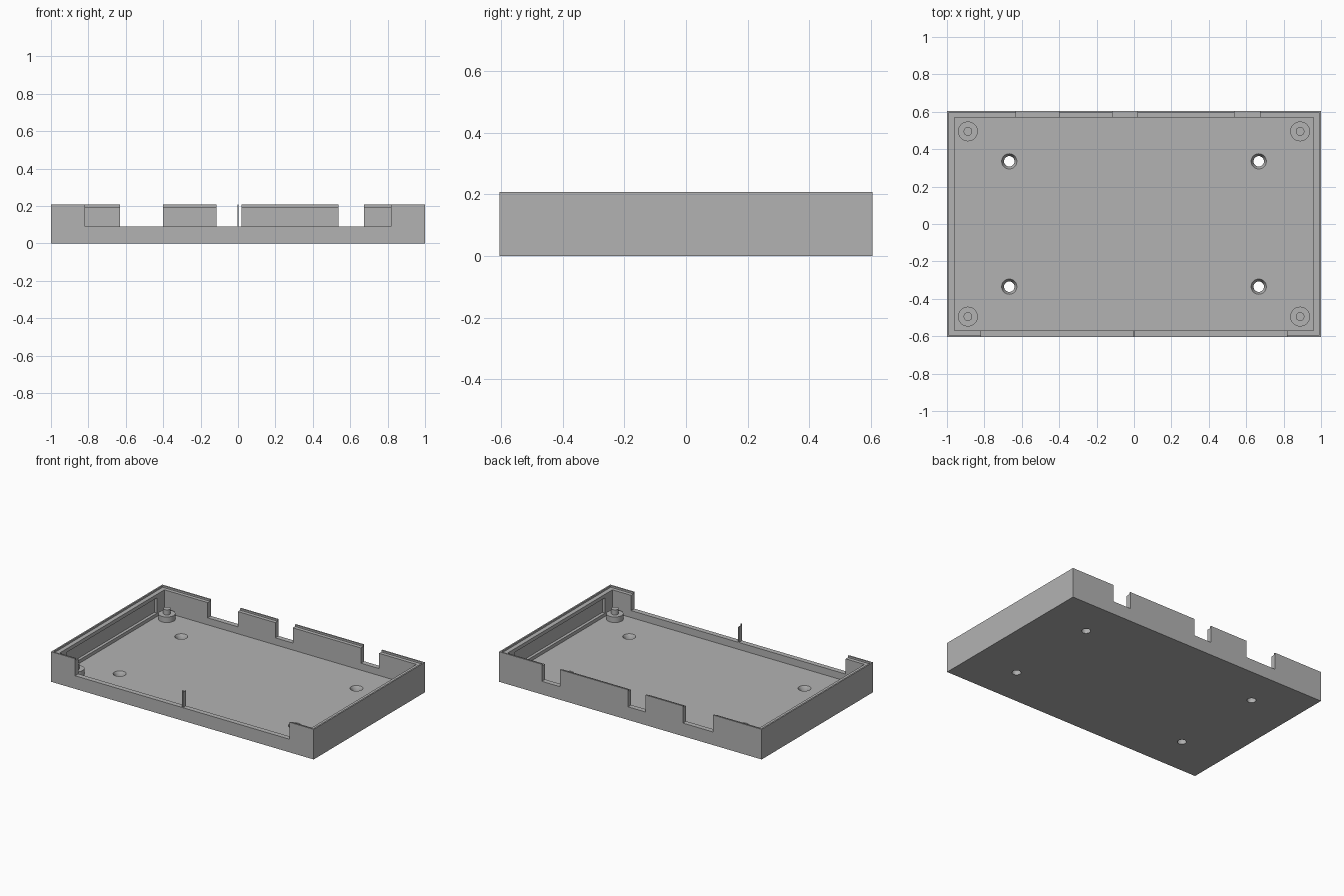
import bpy
import math

old = bpy.data.objects.get("Cube")
if old:
    bpy.data.objects.remove(old, do_unlink=True)

# Main dimensions
HX, HY, TOP = 1.0, 0.605, 0.207
WALL, LIP = 0.04, 0.01
FLOOR, LEDGE, SILL = 0.042, 0.195, 0.09

grey = bpy.data.materials.new("plain grey")
grey.use_nodes = True
grey.diffuse_color = (0.45, 0.45, 0.45, 1)
grey.node_tree.nodes["Principled BSDF"].inputs["Base Color"].default_value = (0.45, 0.45, 0.45, 1)


def box(name, x0, x1, y0, y1, z0, z1):
    bpy.ops.mesh.primitive_cube_add(size=1, location=((x0 + x1) / 2, (y0 + y1) / 2, (z0 + z1) / 2))
    ob = bpy.context.object
    ob.name = name
    ob.scale = (x1 - x0, y1 - y0, z1 - z0)
    bpy.ops.object.transform_apply(location=True, rotation=False, scale=True)
    ob.data.materials.append(grey)
    return ob


def cone(name, x, y, z0, z1, r0, r1):
    bpy.ops.mesh.primitive_cone_add(vertices=32, radius1=r0, radius2=r1, depth=z1 - z0,
                                    location=(x, y, (z0 + z1) / 2))
    ob = bpy.context.object
    ob.name = name
    ob.data.materials.append(grey)
    return ob


def cut(target, cutter):
    mod = target.modifiers.new("cut", 'BOOLEAN')
    mod.operation = 'DIFFERENCE'
    mod.solver = 'EXACT'
    mod.object = cutter
    bpy.context.view_layer.objects.active = target
    bpy.ops.object.modifier_apply(modifier=mod.name)
    bpy.data.objects.remove(cutter, do_unlink=True)


def smooth(ob):
    bpy.ops.object.select_all(action='DESELECT')
    ob.select_set(True)
    bpy.context.view_layer.objects.active = ob
    bpy.ops.object.shade_smooth_by_angle(angle=math.radians(30))


# Tray: hollow shell with a stepped rim
tray = box("tray", -HX, HX, -HY, HY, 0, TOP)
ix, iy = HX - WALL, HY - WALL + 0.005
cut(tray, box("cavity", -ix, ix, -iy, iy, FLOOR, 1))
cut(tray, box("rim_step", -HX + LIP, HX - LIP, -HY + LIP, HY - LIP, LEDGE, 1))

# Front opening, split by a thin central rib
for s in (-1, 1):
    x0, x1 = sorted((s * 0.003, s * 0.817))
    cut(tray, box("front_opening", x0, x1, -HY - 0.1, -0.5, SILL, 1))

# Three openings in the back wall
for x0, x1 in ((-0.63, -0.40), (-0.115, 0.018), (0.537, 0.675)):
    cut(tray, box("back_opening", x0, x1, 0.5, HY + 0.1, SILL, 1))

# Shallow recess inside each end wall
for s in (-1, 1):
    x0, x1 = sorted((s * 0.9, s * 0.98))
    cut(tray, box("wall_recess", x0, x1, -0.49, 0.49, 0.065, 0.17))

# Countersunk screw holes
for sx in (-1, 1):
    for sy in (-1, 1):
        x, y = sx * 0.667, sy * 0.335
        cut(tray, cone("screw_bore", x, y, -0.1, 0.1, 0.028, 0.028))
        cut(tray, cone("countersink", x, y, 0.018, FLOOR + 0.004, 0.027, 0.043))
smooth(tray)

# Corner posts with locating pins
for sx, side in ((-1, "right"), (1, "left")):
    for sy, end in ((-1, "front"), (1, "back")):
        x, y = sx * 0.888, sy * 0.495
        smooth(cone(f"{end}_{side}_post", x, y, FLOOR - 0.01, 0.08, 0.053, 0.053))
        smooth(cone(f"{end}_{side}_pin", x, y, 0.07, 0.115, 0.023, 0.023))
